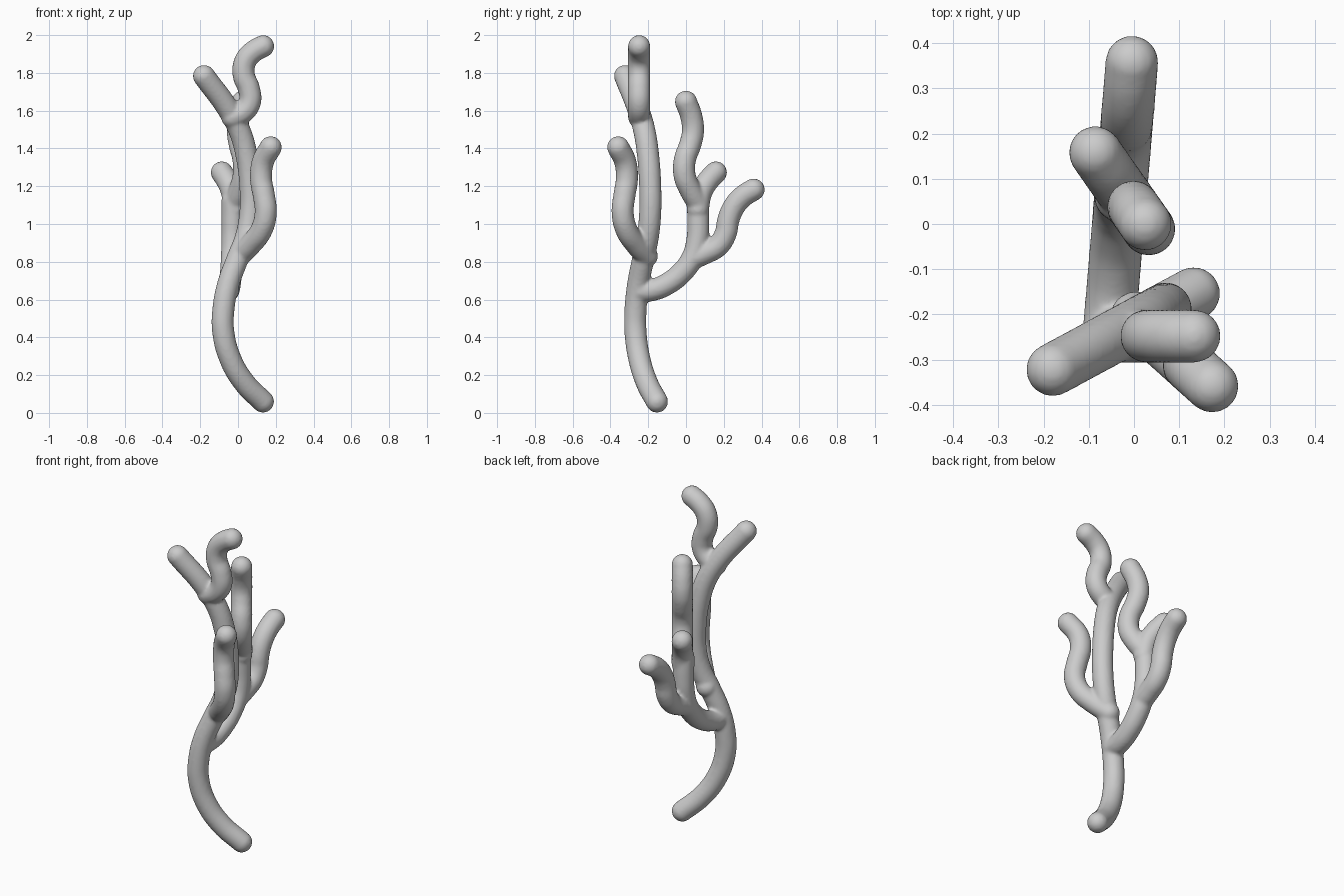
import bpy, bmesh
from mathutils import Matrix, Vector

if "Cube" in bpy.data.objects:
    bpy.data.objects.remove(bpy.data.objects["Cube"])

R = 0.059  # constant tube radius


def trunk_pt(x, z):
    """Trunk lies in one slanted vertical plane."""
    return (x, -0.155 + (x - 0.13) * 0.54, z)


def limb_pt(y, z):
    """Big back limb lies in a nearly y-z plane."""
    return (-0.035 + y * 0.085, y, z)


def fork_pt(y, z):
    """Fork at the top of the back limb."""
    return (0.025 - 0.7 * y, y, z)


def front_pt(x, z):
    return (x, -0.203 - 0.9 * x, z)


paths = {
    "trunk": [trunk_pt(*p) for p in (
        (0.132, 0.06), (0.035, 0.158), (-0.04, 0.285), (-0.078, 0.43), (-0.077, 0.55),
        (-0.052, 0.68), (-0.005, 0.81), (0.042, 0.93), (0.066, 1.06), (0.066, 1.2),
        (0.046, 1.36), (0.01, 1.49), (-0.05, 1.605), (-0.18, 1.783))],
    "top_branch": [(x, -0.248, z) for x, z in (
        (-0.03, 1.565), (0.025, 1.59), (0.063, 1.645), (0.058, 1.715), (0.03, 1.79),
        (0.04, 1.865), (0.085, 1.915), (0.133, 1.941))],
    "front_branch": [front_pt(*p) for p in (
        (0.005, 0.83), (0.07, 0.895), (0.125, 0.97), (0.147, 1.06), (0.137, 1.15),
        (0.122, 1.24), (0.132, 1.33), (0.173, 1.406))],
    "back_limb": [limb_pt(*p) for p in (
        (-0.24, 0.645), (-0.18, 0.65), (-0.1, 0.682), (-0.02, 0.745), (0.036, 0.825),
        (0.061, 0.92), (0.065, 1.02), (0.062, 1.12))],
    "back_tall_twig": [fork_pt(*p) for p in (
        (0.064, 1.11), (0.023, 1.18), (-0.008, 1.26), (-0.006, 1.34), (0.022, 1.42),
        (0.037, 1.49), (0.028, 1.57), (0.0, 1.647))],
    "back_short_twig": [fork_pt(*p) for p in (
        (0.063, 1.08), (0.078, 1.16), (0.11, 1.22), (0.158, 1.273))],
    "rear_branch": [limb_pt(*p) for p in (
        (0.03, 0.815), (0.1, 0.845), (0.17, 0.885), (0.21, 0.95), (0.224, 1.02),
        (0.253, 1.09), (0.3, 1.145), (0.358, 1.182))],
}

# tubes following smooth curves
cu = bpy.data.curves.new("coral_branches", 'CURVE')
cu.dimensions = '3D'
cu.bevel_depth = R
cu.bevel_resolution = 8
cu.resolution_u = 8
cu.use_fill_caps = True
for pts in paths.values():
    sp = cu.splines.new('BEZIER')
    sp.bezier_points.add(len(pts) - 1)
    for bp, p in zip(sp.bezier_points, pts):
        bp.co = p
        bp.handle_left_type = bp.handle_right_type = 'AUTO'
obj = bpy.data.objects.new("coral_branches", cu)
bpy.context.collection.objects.link(obj)
bpy.context.view_layer.objects.active = obj
obj.select_set(True)
bpy.ops.object.convert(target='MESH')
obj = bpy.context.view_layer.objects.active

# rounded tips
bm = bmesh.new()
bm.from_mesh(obj.data)
bmesh.ops.remove_doubles(bm, verts=bm.verts, dist=1e-5)
for pts in paths.values():
    for p in (pts[0], pts[-1]):
        bmesh.ops.create_uvsphere(bm, u_segments=28, v_segments=16, radius=R,
                                  matrix=Matrix.Translation(Vector(p)))
bmesh.ops.recalc_face_normals(bm, faces=bm.faces)
bm.to_mesh(obj.data)
bm.free()

# fuse into one skin with softened joints
rm = obj.modifiers.new("fuse", 'REMESH')
rm.mode = 'VOXEL'
rm.voxel_size = 0.009
rm.use_smooth_shade = True
sm = obj.modifiers.new("soften_joints", 'SMOOTH')
sm.factor = 0.5
sm.iterations = 6
